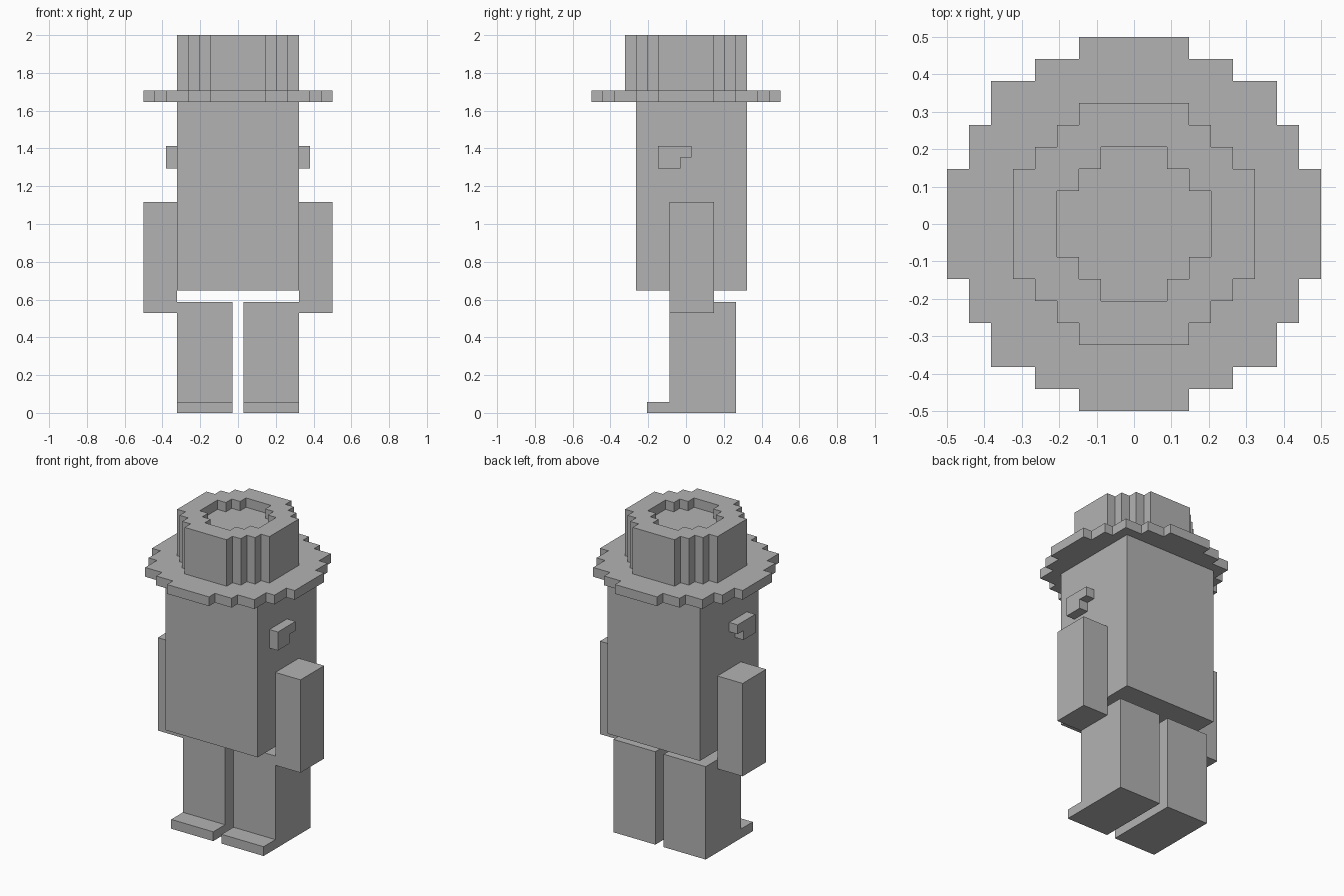
import bpy
import bmesh
from mathutils import Vector

U = 2 / 34  # one block of the grid the figure is built on

if "Cube" in bpy.data.objects:
    bpy.data.objects.remove(bpy.data.objects["Cube"], do_unlink=True)

grey = bpy.data.materials.new("plain grey")
grey.use_nodes = True
colour = (0.45, 0.45, 0.45, 1)
grey.diffuse_color = colour
grey.node_tree.nodes["Principled BSDF"].inputs["Base Color"].default_value = colour


def prism(name, profile, axis, lo, hi):
    """Extrude a 2D profile, in blocks, along x (profile is y, z) or z (profile is x, y)."""
    bm = bmesh.new()
    place = (lambda a, b: (lo, a, b)) if axis == "x" else (lambda a, b: (a, b, lo))
    face = bm.faces.new([bm.verts.new(Vector(place(a, b)) * U) for a, b in profile])
    step = Vector((hi - lo, 0, 0) if axis == "x" else (0, 0, hi - lo)) * U
    extruded = bmesh.ops.extrude_face_region(bm, geom=[face], use_keep_orig=True)
    verts = [g for g in extruded["geom"] if isinstance(g, bmesh.types.BMVert)]
    bmesh.ops.translate(bm, verts=verts, vec=step)
    bmesh.ops.recalc_face_normals(bm, faces=bm.faces)
    mesh = bpy.data.meshes.new(name)
    bm.to_mesh(mesh)
    bm.free()
    mesh.materials.append(grey)
    obj = bpy.data.objects.new(name, mesh)
    bpy.context.collection.objects.link(obj)
    return obj


def rect(a0, a1, b0, b1):
    return [(a0, b0), (a1, b0), (a1, b1), (a0, b1)]


def stepped_disc(quarter):
    """Turn the stepped outline of one quarter into a full blocky circle."""
    points = []
    for _ in range(4):
        points += quarter
        quarter = [(-y, x) for x, y in quarter]
    return points


# Torso and head in one block
prism("body", rect(-5.5, 5.5, -4.5, 5.5), "z", 11, 28)

# Hat brim and crown
brim = [(8.5, 2.5), (7.5, 2.5), (7.5, 4.5), (6.5, 4.5), (6.5, 6.5),
        (4.5, 6.5), (4.5, 7.5), (2.5, 7.5), (2.5, 8.5)]
crown = [(5.5, 2.5), (4.5, 2.5), (4.5, 3.5), (3.5, 3.5),
         (3.5, 4.5), (2.5, 4.5), (2.5, 5.5)]
dent = [(3.5, 1.5), (2.5, 1.5), (2.5, 2.5), (1.5, 2.5), (1.5, 3.5)]
prism("hat_brim", stepped_disc(brim), "z", 28, 29)
hat_crown = prism("hat_crown", stepped_disc(crown), "z", 29, 34)

# Shallow dent in the top of the crown
cutter = prism("dent_cutter", stepped_disc(dent), "z", 33, 35)
cutter.hide_render = True
cut = hat_crown.modifiers.new("dent", "BOOLEAN")
cut.operation = "DIFFERENCE"
cut.solver = "EXACT"
cut.object = cutter
bpy.context.view_layer.objects.active = hat_crown
bpy.ops.object.modifier_apply(modifier=cut.name)
bpy.data.objects.remove(cutter, do_unlink=True)

# Paired parts: legs with flat feet, arms and ears
leg = [(-3.5, 0), (4.5, 0), (4.5, 10), (-1.5, 10), (-1.5, 1), (-3.5, 1)]
ear = [(-2.5, 22), (-0.5, 22), (-0.5, 23), (0.5, 23), (0.5, 24), (-2.5, 24)]
for side, s in (("left", 1), ("right", -1)):
    prism(side + "_leg", leg, "x", 0.5 * s, 5.5 * s)
    prism(side + "_arm", rect(-1.5, 2.5, 9, 19), "x", 5.5 * s, 8.5 * s)
    prism(side + "_ear", ear, "x", 5.5 * s, 6.5 * s)
